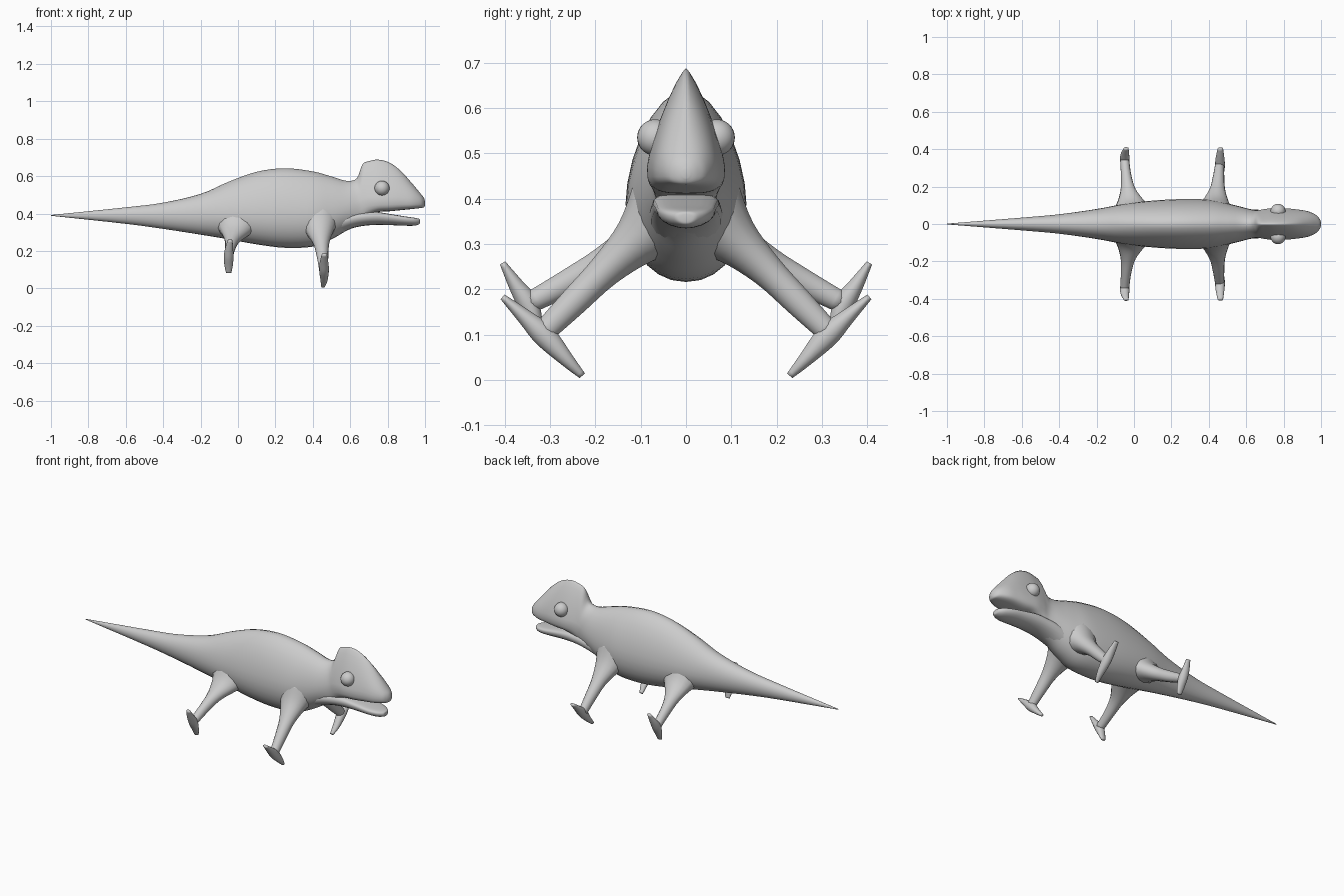
import bpy, bmesh, math


def smooth_rows(rows, steps=4):
    # Catmull-Rom interpolation of section parameters
    out = []
    for i in range(len(rows) - 1):
        a, b, c, d = (rows[max(i - 1, 0)], rows[i], rows[i + 1],
                      rows[min(i + 2, len(rows) - 1)])
        for s in range(steps):
            t = s / steps
            out.append([0.5 * (2 * q + (r - p) * t + (2 * p - 5 * q + 4 * r - u) * t * t
                               + (3 * q - p - 3 * r + u) * t ** 3)
                        for p, q, r, u in zip(a, b, c, d)])
    out.append(list(rows[-1]))
    return out


def loft(name, rings):
    bm = bmesh.new()
    vr = [[bm.verts.new(p) for p in ring] for ring in rings]
    n = len(rings[0])
    for a, b in zip(vr, vr[1:]):
        for i in range(n):
            j = (i + 1) % n
            bm.faces.new((a[i], a[j], b[j], b[i]))
    bm.faces.new(vr[0])
    bm.faces.new(vr[-1])
    bmesh.ops.recalc_face_normals(bm, faces=bm.faces)
    me = bpy.data.meshes.new(name)
    bm.to_mesh(me)
    bm.free()
    me.shade_smooth()
    ob = bpy.data.objects.new(name, me)
    bpy.context.collection.objects.link(ob)
    return ob


def spow(v, k):
    return math.copysign(abs(v) ** k, v)


def section_ring(row, n=28):
    # upper half shaped by k (1 = ellipse, 2 = diamond), lower half by kl
    x, zb, zm, zt, w, k, kl = row
    ring = []
    for i in range(n):
        a = 2 * math.pi * i / n
        c, s = math.cos(a), math.sin(a)
        e, h = (k, zt - zm) if s > 0 else (kl, zm - zb)
        ring.append((x, w * spow(c, e), zm + h * spow(s, e)))
    return ring


def limb(name, rows, side, n=14):
    # rows: x, y, z, radius along x, radius across the limb
    rows = smooth_rows(rows)
    rings = []
    for i, (x, y, z, rx, rn) in enumerate(rows):
        p, q = rows[max(i - 1, 0)], rows[min(i + 1, len(rows) - 1)]
        ty, tz = q[1] - p[1], q[2] - p[2]
        l = math.hypot(ty, tz)
        ny, nz = -tz / l, ty / l
        ring = []
        for j in range(n):
            a = 2 * math.pi * j / n
            c, s = math.cos(a) * rx, math.sin(a) * rn
            ring.append((x + c, side * (y + ny * s), z + nz * s))
        rings.append(ring)
    return loft(name, rings)


# Tail, trunk, casque and upper snout in one skin
body = [
    (-1.0, .388, .39, .392, .002, 1, 1),
    (-.6, .345, .39, .433, .034, 1, 1),
    (-.4, .318, .39, .458, .052, 1, 1),
    (-.2, .287, .39, .505, .080, 1, 1),
    (-.05, .262, .39, .570, .108, 1.1, 1),
    (.1, .235, .39, .623, .125, 1.15, .95),
    (.25, .217, .39, .642, .133, 1.15, .95),
    (.4, .223, .39, .625, .130, 1.15, .95),
    (.5, .262, .40, .598, .110, 1.1, 1),
    (.58, .308, .42, .575, .090, 1.1, 1),
    (.635, .330, .44, .588, .076, 1.2, .9),
    (.665, .350, .46, .662, .074, 1.5, .8),
    (.70, .385, .47, .680, .080, 1.6, .7),
    (.75, .408, .47, .688, .086, 1.6, .6),
    (.81, .412, .47, .672, .084, 1.55, .6),
    (.87, .418, .47, .628, .078, 1.4, .6),
    (.93, .424, .465, .562, .068, 1.2, .6),
    (.975, .429, .46, .508, .047, 1, .7),
    (.993, .433, .457, .485, .026, 1, .8),
    (1.0, .445, .455, .465, .008, 1, 1),
]
loft("body_and_head", [section_ring(r) for r in smooth_rows(body)])

# Open lower jaw
jaw = [
    (.52, .285, .35, .41, .080, 1, 1),
    (.60, .318, .37, .415, .080, 1, 1),
    (.67, .334, .38, .415, .076, .8, 1),
    (.74, .339, .385, .409, .073, .6, 1),
    (.81, .338, .38, .398, .068, .6, 1),
    (.89, .335, .37, .385, .062, .6, 1),
    (.94, .335, .365, .378, .048, .7, 1),
    (.968, .342, .360, .372, .026, .8, 1),
    (.973, .350, .358, .366, .010, 1, 1),
]
loft("lower_jaw", [section_ring(r, 20) for r in smooth_rows(jaw)])

# Limb and two-toed foot paths
front_leg = [(.43, .05, .36, .11, .10), (.435, .11, .305, .075, .058),
             (.445, .18, .24, .043, .038), (.452, .25, .17, .031, .032),
             (.457, .315, .105, .024, .026)]
front_foot = [(.455, .229, .009, .010, .008), (.46, .262, .043, .019, .016),
              (.46, .312, .097, .026, .026), (.46, .355, .138, .023, .018),
              (.462, .405, .183, .014, .007)]
rear_leg = [(0, .04, .35, .13, .09), (-.012, .105, .305, .082, .052),
            (-.03, .18, .260, .042, .036), (-.042, .26, .215, .028, .030),
            (-.05, .345, .170, .024, .024)]
rear_foot = [(-.05, .318, .083, .014, .007), (-.05, .330, .120, .022, .015),
             (-.05, .349, .168, .026, .024), (-.048, .376, .210, .022, .017),
             (-.042, .405, .258, .013, .007)]

for side, tag in ((-1, "right"), (1, "left")):
    limb("front_leg_" + tag, front_leg, side)
    limb("front_foot_" + tag, front_foot, side)
    limb("rear_leg_" + tag, rear_leg, side)
    limb("rear_foot_" + tag, rear_foot, side)
    # Bulging eye
    bpy.ops.mesh.primitive_uv_sphere_add(segments=24, ring_count=14, radius=.04,
                                         location=(.77, side * .068, .535))
    eye = bpy.context.object
    eye.name = "eye_" + tag
    bpy.ops.object.shade_smooth()
